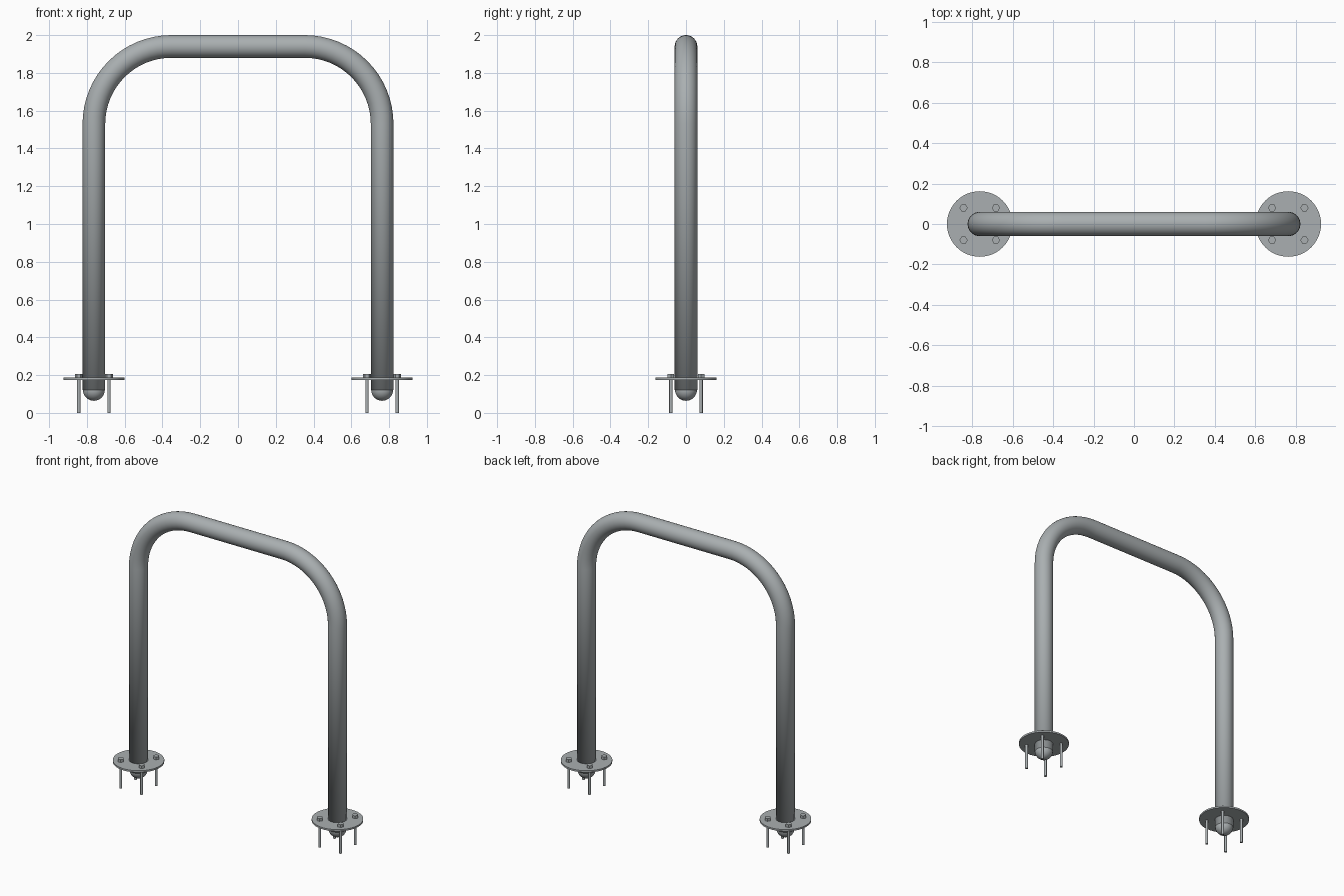
import bpy, bmesh, math
from mathutils import Vector, Matrix

if "Cube" in bpy.data.objects:
    bpy.data.objects.remove(bpy.data.objects["Cube"])

steel = bpy.data.materials.new("galvanised_steel")
steel.diffuse_color = (0.40, 0.43, 0.44, 1)
steel.use_nodes = True
steel.node_tree.nodes["Principled BSDF"].inputs["Base Color"].default_value = steel.diffuse_color

LEG_X, TUBE_R, BEND_R, TOP_Z, END_Z = 0.763, 0.06, 0.41, 1.94, 0.12


def finish(bm, name, smooth_all=False):
    bmesh.ops.recalc_face_normals(bm, faces=bm.faces)
    me = bpy.data.meshes.new(name)
    bm.to_mesh(me)
    bm.free()
    me.materials.append(steel)
    ob = bpy.data.objects.new(name, me)
    bpy.context.collection.objects.link(ob)
    if smooth_all:
        me.shade_smooth()
    else:
        bpy.ops.object.select_all(action='DESELECT')
        ob.select_set(True)
        bpy.context.view_layer.objects.active = ob
        bpy.ops.object.shade_smooth_by_angle(angle=math.radians(35))
    return ob


def cylinder(bm, x, y, z0, z1, r, sides, turn=0.0):
    m = Matrix.Translation((x, y, (z0 + z1) / 2)) @ Matrix.Rotation(turn, 4, 'Z')
    bmesh.ops.create_cone(bm, cap_ends=True, segments=sides, radius1=r, radius2=r,
                          depth=z1 - z0, matrix=m)


# Bent tube: rings swept along a path of (x, z, tangent angle)
path = [(-LEG_X, END_Z, math.pi / 2)]
steps = 16
for side in (-1, 1):
    for i in range(steps + 1):
        a = math.pi / 2 * i / steps
        if side < 0:
            t = math.pi - a
        else:
            t = math.pi / 2 - a
        cx = side * (LEG_X - BEND_R)
        path.append((cx + BEND_R * math.cos(t), TOP_Z - BEND_R + BEND_R * math.sin(t),
                     t - math.pi / 2))
path.append((LEG_X, END_Z, -math.pi / 2))

bm = bmesh.new()
N = 32
rings = []
for x, z, ang in path:
    n = Vector((-math.sin(ang), 0, math.cos(ang)))
    rings.append([bm.verts.new(Vector((x, 0, z)) + TUBE_R * (
        n * math.cos(2 * math.pi * k / N) + Vector((0, math.sin(2 * math.pi * k / N), 0))))
        for k in range(N)])
for a, b in zip(rings, rings[1:]):
    for k in range(N):
        bm.faces.new((a[k], a[(k + 1) % N], b[(k + 1) % N], b[k]))
bm.faces.new(rings[0])
bm.faces.new(rings[-1])
finish(bm, "hoop_tube", smooth_all=True)

# Feet: domed end, round flange and four anchor bolts on each leg
for label, x in (("left", -LEG_X), ("right", LEG_X)):
    bm = bmesh.new()
    bmesh.ops.create_uvsphere(bm, u_segments=32, v_segments=16, radius=0.058,
                              matrix=Matrix.Translation((x, 0, END_Z + 0.002)))
    finish(bm, label + "_end_dome", smooth_all=True)

    bm = bmesh.new()
    cylinder(bm, x, 0, 0.175, 0.187, 0.162, 48)
    finish(bm, label + "_flange")

    bm = bmesh.new()
    for sx in (-1, 1):
        for sy in (-1, 1):
            bx, by = x + sx * 0.08, sy * 0.08
            cylinder(bm, bx, by, 0.0, 0.18, 0.009, 16)
            cylinder(bm, bx, by, 0.185, 0.206, 0.02, 6, math.pi / 6)
    finish(bm, label + "_anchor_bolts")
